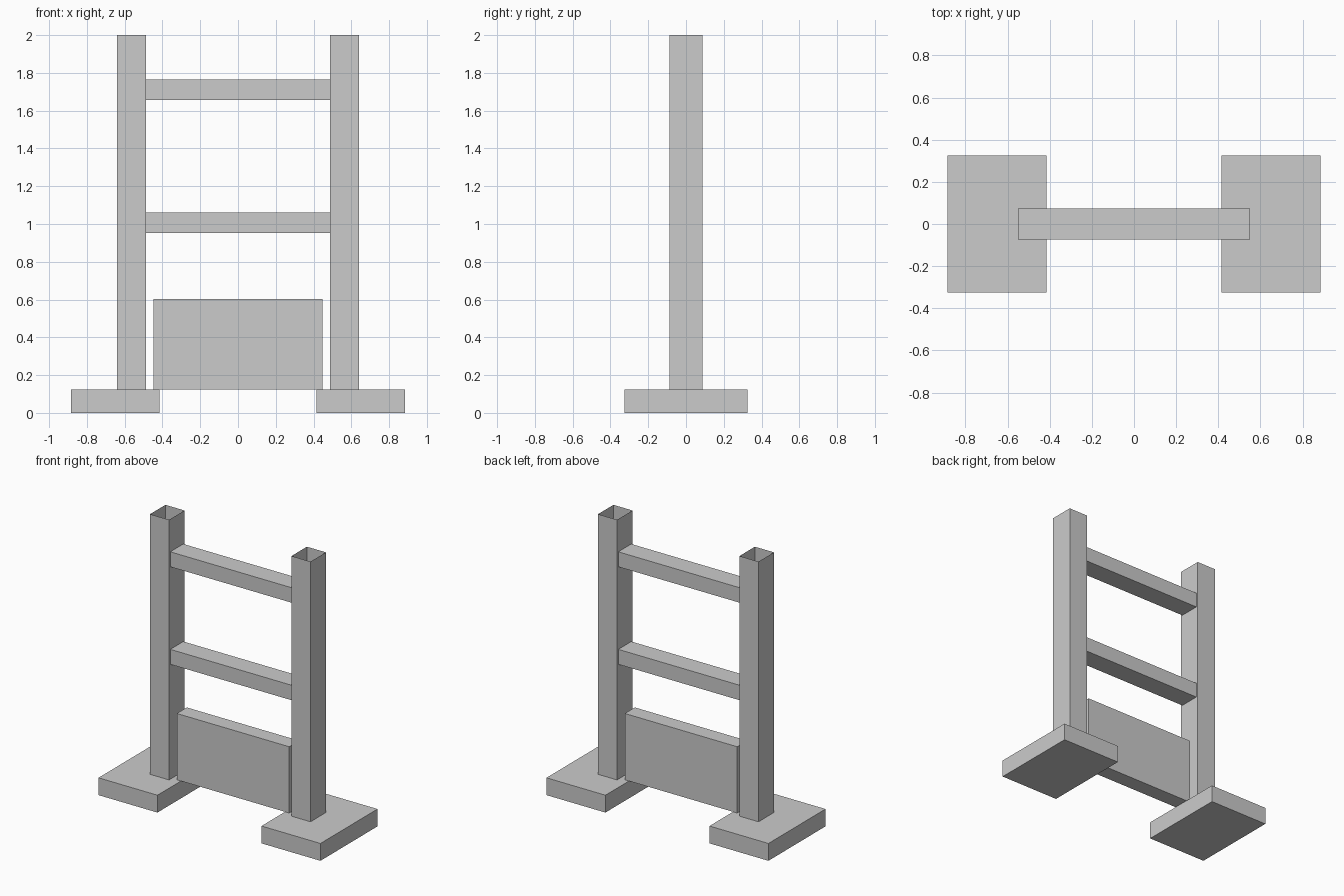
import bpy
import bmesh
from mathutils import Matrix, Vector

if "Cube" in bpy.data.objects:
    bpy.data.objects.remove(bpy.data.objects["Cube"])


def box(name, lo, hi, open_ends=False):
    """Box between two corners; open_ends drops the top and bottom faces."""
    lo, hi = Vector(lo), Vector(hi)
    bm = bmesh.new()
    bmesh.ops.create_cube(bm, size=1, matrix=Matrix.Translation((lo + hi) / 2)
                          @ Matrix.Diagonal((*(hi - lo), 1)))
    if open_ends:
        ends = [f for f in bm.faces if abs(f.normal.z) > 0.9]
        bmesh.ops.delete(bm, geom=ends, context='FACES_ONLY')
    mesh = bpy.data.meshes.new(name)
    bm.to_mesh(mesh)
    bm.free()
    obj = bpy.data.objects.new(name, mesh)
    bpy.context.collection.objects.link(obj)
    return obj


# Feet and hollow, open-topped posts on each side
for side, s in (("left", -1), ("right", 1)):
    foot = sorted((s * 0.415, s * 0.885))
    post = sorted((s * 0.488, s * 0.64))
    box(side + "_foot", (foot[0], -0.325, 0), (foot[1], 0.325, 0.125))
    box(side + "_post", (post[0], -0.088, 0.125), (post[1], 0.088, 2), open_ends=True)

# Cross rails, running into the hollow posts
for name, z in (("lower_rail", 0.953), ("upper_rail", 1.656)):
    box(name, (-0.55, -0.074, z), (0.55, 0.074, z + 0.108))

# Bottom panel between the posts
box("bottom_panel", (-0.448, -0.057, 0.125), (0.448, 0.057, 0.603))
